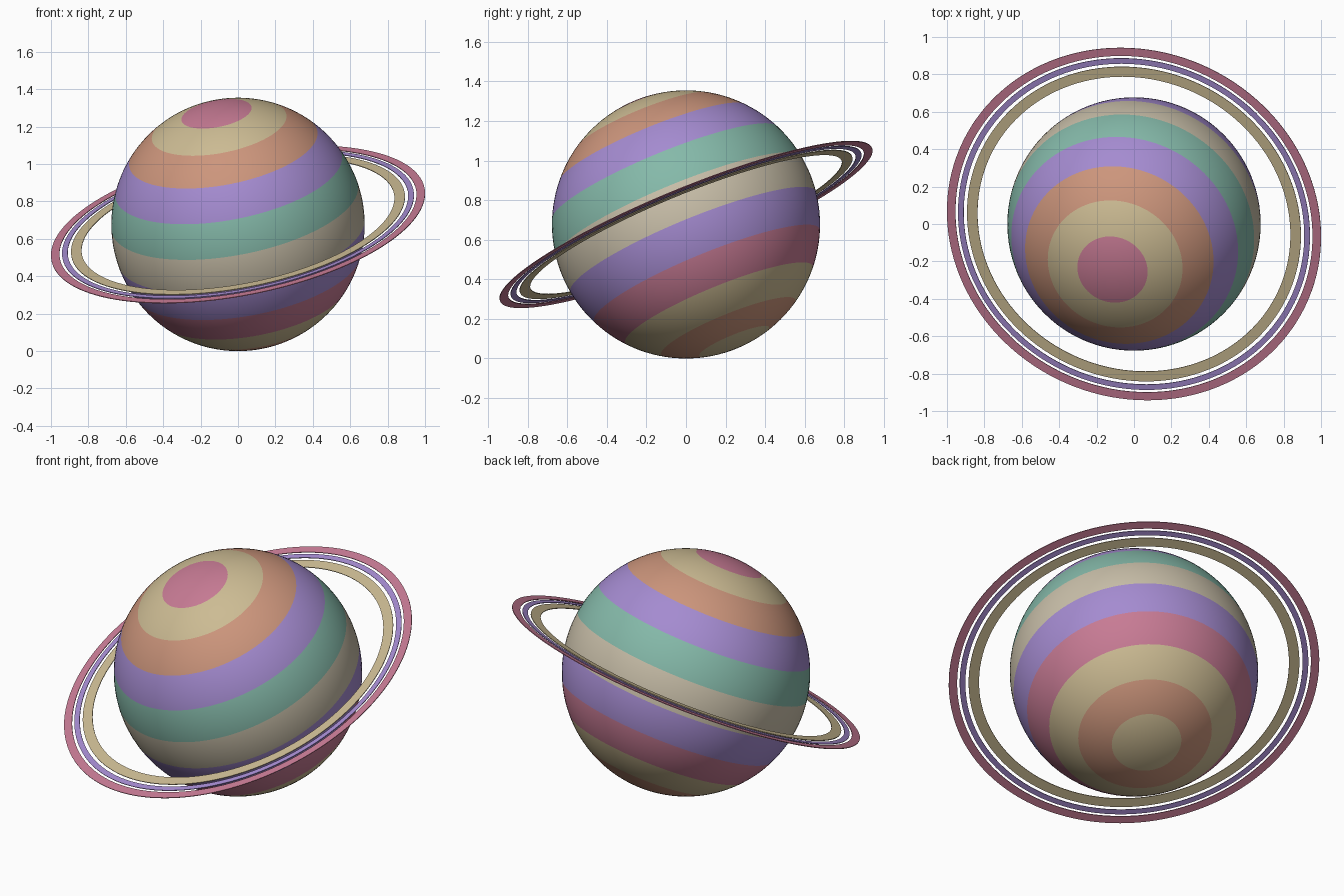
import bpy, bmesh, math
from mathutils import Euler

if "Cube" in bpy.data.objects:
    bpy.data.objects.remove(bpy.data.objects["Cube"])

R = 1.0 / 0.9842 / 1.5           # planet radius
CENTRE = (0, 0, R)
TILT = Euler((math.radians(22), math.radians(-11), 0), 'XYZ')


def material(name, rgb):
    m = bpy.data.materials.new(name)
    m.diffuse_color = [(c / 255) ** 2.2 for c in rgb] + [1]
    m.use_nodes = True
    m.node_tree.nodes["Principled BSDF"].inputs["Base Color"].default_value = m.diffuse_color
    return m


MATS = {
    "pink": material("pink", (198, 122, 147)),
    "khaki": material("khaki", (203, 186, 146)),
    "orange": material("orange", (203, 148, 123)),
    "purple": material("purple", (163, 138, 207)),
    "teal": material("teal", (132, 184, 168)),
    "beige": material("beige", (200, 190, 168)),
}


def finish(name, bm):
    me = bpy.data.meshes.new(name)
    bm.normal_update()
    bm.to_mesh(me)
    bm.free()
    ob = bpy.data.objects.new(name, me)
    ob.location, ob.rotation_euler = CENTRE, TILT
    bpy.context.collection.objects.link(ob)
    return ob


# Planet: eleven equal latitude bands, north pole to south pole
BANDS = ["pink", "khaki", "orange", "purple", "teal", "beige",
         "purple", "pink", "khaki", "orange", "khaki"]
bm = bmesh.new()
bmesh.ops.create_uvsphere(bm, u_segments=96, v_segments=66, radius=R)
names = list(MATS)
for f in bm.faces:
    c = f.calc_center_median().normalized()
    band = min(10, int(math.acos(c.z) / math.pi * 11))
    f.material_index = names.index(BANDS[band])
    f.smooth = True
planet = finish("planet", bm)
for m in MATS.values():
    planet.data.materials.append(m)


# Rings: thin flat annuli in the equatorial plane
def ring(name, r0, r1, mat, n=128, h=0.002):
    bm = bmesh.new()
    profile = [(r0, -h), (r1, -h), (r1, h), (r0, h)]
    loops = []
    for i in range(n):
        a = 2 * math.pi * i / n
        loops.append([bm.verts.new((r * math.cos(a), r * math.sin(a), z))
                      for r, z in profile])
    for i in range(n):
        p, q = loops[i], loops[(i + 1) % n]
        for j in range(4):
            k = (j + 1) % 4
            bm.faces.new((p[j], q[j], q[k], p[k]))
    bmesh.ops.recalc_face_normals(bm, faces=bm.faces)
    finish(name, bm).data.materials.append(MATS[mat])


ring("inner_ring", 0.850, 0.907, "khaki")
ring("middle_ring", 0.925, 0.956, "purple")
ring("outer_ring", 0.970, 1.016, "pink")
